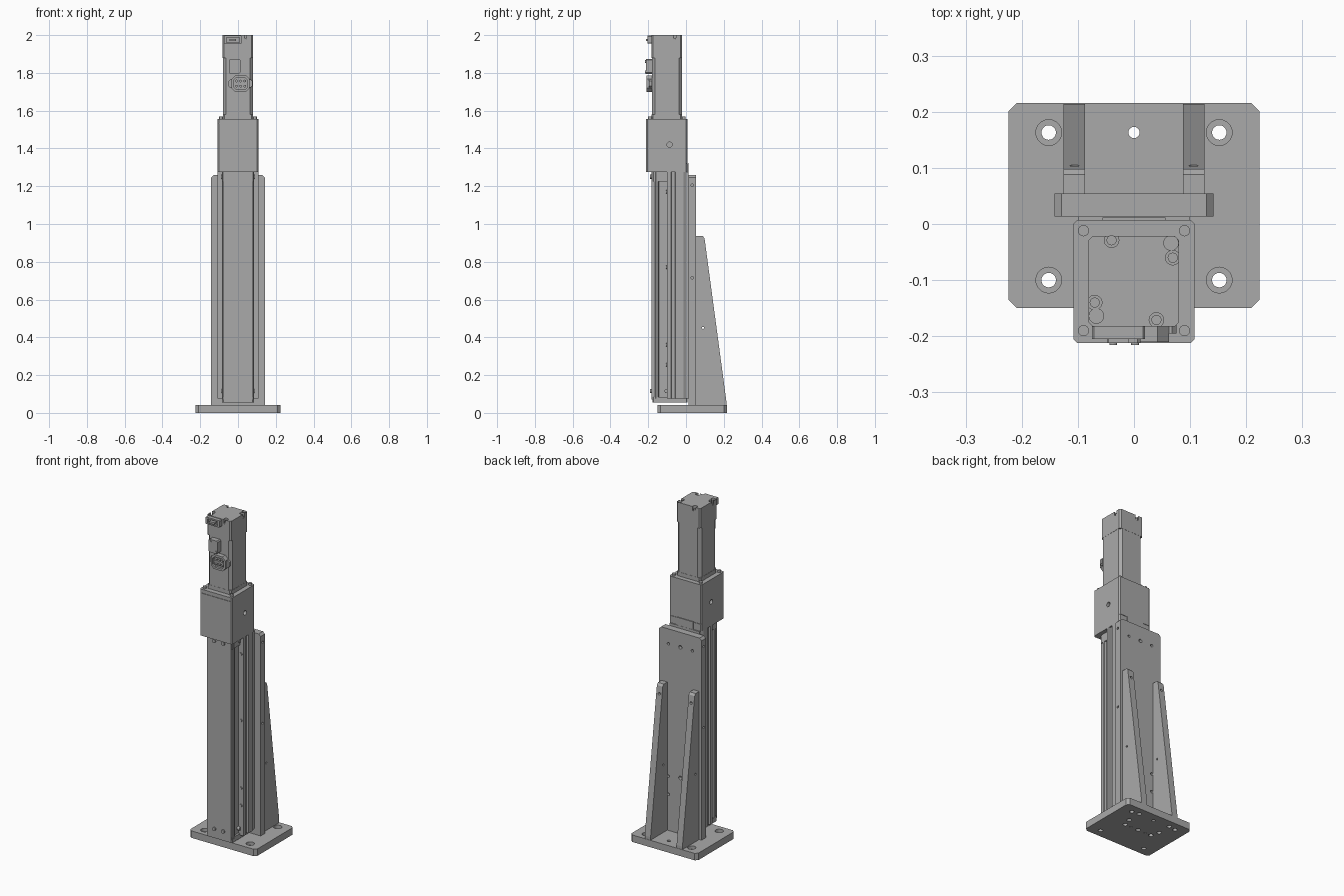
import bpy, bmesh, math
from mathutils import Vector

cube = bpy.data.objects.get("Cube")
if cube:
    bpy.data.objects.remove(cube, do_unlink=True)

grey = bpy.data.materials.new("machined_grey")
grey.use_nodes = True
colour = (0.4, 0.4, 0.4, 1)
grey.diffuse_color = colour
grey.node_tree.nodes["Principled BSDF"].inputs["Base Color"].default_value = colour


def finish(name, bm):
    bmesh.ops.recalc_face_normals(bm, faces=bm.faces)
    mesh = bpy.data.meshes.new(name)
    bm.to_mesh(mesh)
    bm.free()
    mesh.materials.append(grey)
    obj = bpy.data.objects.new(name, mesh)
    bpy.context.collection.objects.link(obj)
    return obj


def add_prism(bm, pts, axis, lo, hi):
    """Extrude a 2D outline along an axis; outline uses the other two axes in order."""
    def place(p, d):
        c = list(p)
        c.insert("xyz".index(axis), d)
        return bm.verts.new(c)
    a = [place(p, lo) for p in pts]
    b = [place(p, hi) for p in pts]
    bm.faces.new(a)
    bm.faces.new(b[::-1])
    for i in range(len(a)):
        j = (i + 1) % len(a)
        bm.faces.new((a[i], a[j], b[j], b[i]))


def prism(name, pts, axis, lo, hi):
    bm = bmesh.new()
    add_prism(bm, pts, axis, lo, hi)
    return finish(name, bm)


def rect(x0, x1, y0, y1, c=0.0):
    """Rectangle outline, with cut corners when c is given."""
    if not c:
        return [(x0, y0), (x1, y0), (x1, y1), (x0, y1)]
    return [(x0 + c, y0), (x1 - c, y0), (x1, y0 + c), (x1, y1 - c),
            (x1 - c, y1), (x0 + c, y1), (x0, y1 - c), (x0, y0 + c)]


def disc(u, v, r, n=20):
    return [(u + r * math.cos(2 * math.pi * i / n), v + r * math.sin(2 * math.pi * i / n))
            for i in range(n)]


def cut(obj, shapes):
    """Subtract a list of (outline, axis, lo, hi) prisms from an object."""
    for shape in shapes:
        bm = bmesh.new()
        add_prism(bm, *shape)
        cutter = finish("cutter", bm)
        cutter.hide_render = True
        mod = obj.modifiers.new("cut", "BOOLEAN")
        mod.object, mod.operation, mod.solver = cutter, "DIFFERENCE", "EXACT"
        bpy.context.view_layer.objects.active = obj
        bpy.ops.object.modifier_apply(modifier=mod.name)
        bpy.data.objects.remove(cutter, do_unlink=True)


def screws(name, spots, axis, lo, hi, r):
    """Socket screw heads with a recessed hexagon at the end away from the part."""
    bm = bmesh.new()
    for u, v in spots:
        add_prism(bm, disc(u, v, r, 16), axis, lo, hi)
    return finish(name, bm)


# Base plate with counterbored corner holes and dowel holes
base = prism("base_plate", rect(-0.224, 0.224, -0.15, 0.216, 0.015), "z", 0, 0.042)
holes = []
for x in (-0.152, 0.152):
    for y in (-0.1, 0.163):
        holes += [(disc(x, y, 0.013), "z", -0.1, 0.1), (disc(x, y, 0.023), "z", 0.022, 0.1)]
holes.append((disc(0, 0.163, 0.01), "z", -0.1, 0.1))
for x in (-0.106, 0.106):
    for y in (0.085, 0.17):
        holes.append((disc(x, y, 0.013), "z", -0.1, 0.025))
for x in (-0.09, 0, 0.09):
    holes.append((disc(x, 0.034, 0.013), "z", -0.1, 0.025))
for x in (-0.05, 0.05):
    holes.append((disc(x, 0.034, 0.007), "z", -0.1, 0.025))
cut(base, holes)

# Upright mounting plate
plate = prism("upright_plate", [(-0.142, 0.042), (0.142, 0.042), (0.142, 1.247),
              (0.129, 1.26), (-0.129, 1.26), (-0.142, 1.247)], "y", 0.013, 0.054)
holes = [(disc(0, z, 0.011), "y", 0.035, 0.1) for z in (0.38, 1.17)]
for s in (-1, 1):
    holes += [(disc(s * 0.08, z, 0.008), "y", 0.035, 0.1) for z in (0.26, 0.37, 1.17)]
    holes += [(disc(0.033, z, 0.007), "x", *sorted((s * 0.125, s * 0.2))) for z in (0.715, 1.205)]
cut(plate, holes)

# Tapered ribs bracing the plate
for side, s in (("right", -1), ("left", 1)):
    rib = prism(side + "_rib", [(0.054, 0.042), (0.214, 0.042), (0.214, 0.06), (0.098, 0.925),
                (0.088, 0.937), (0.054, 0.937)], "x", *sorted((s * 0.087, s * 0.126)))
    cut(rib, [(disc(0.09, 0.45, 0.006), "x", -0.2, 0.2),
              (disc(s * 0.106, 0.88, 0.008), "y", 0.09, 0.2)])

# Actuator rail: stepped profile with side slots, mirrored across the middle
half = [(0.078, -0.166), (0.085, -0.16), (0.085, -0.148), (0.072, -0.144), (0.072, -0.1),
        (0.108, -0.1), (0.108, -0.08), (0.098, -0.077), (0.098, -0.058), (0.108, -0.055),
        (0.108, -0.012), (0.1, 0.0), (0.1, 0.013)]
prism("actuator_rail", half + [(-x, y) for x, y in half[::-1]], "z", 0.075, 1.275)
prism("front_cover", rect(-0.08, 0.08, -0.183, -0.164), "z", 0.07, 1.275)

# End blocks and their screws
for name, z0, z1 in (("lower", 0.056, 0.085), ("upper", 1.225, 1.275)):
    prism(name + "_end_block", rect(-0.084, 0.084, -0.178, 0.008, 0.006), "z", z0, z1)
for name, z in (("lower", 0.115), ("upper", 1.25)):
    screws(name + "_front_screws", [(x, z) for x in (-0.03, 0.03)], "y", -0.19, -0.18, 0.011)
    screws(name + "_side_screws", [(-0.103, z)], "x", -0.088, 0.088, 0.011)
screws("flange_screws", [(x, z) for x in (-0.09, 0.09) for z in (0.255, 0.36, 0.77, 1.17)],
       "y", -0.106, -0.095, 0.009)
prism("rear_tongue", rect(-0.056, 0.056, 0.0, 0.012), "z", 1.2, 1.322)

# Coupling housing with a shallow lip, side ports and a lower seam
housing = prism("coupling_housing", rect(-0.108, 0.108, -0.212, 0.007, 0.007), "z", 1.275, 1.556)
cut(housing, [(disc(-0.087, 1.42, 0.014), "x", -0.2, -0.07),
              (disc(-0.087, 1.42, 0.014), "x", 0.07, 0.2),
              (rect(-0.2, 0.2, 1.318, 1.322), "y", 0.004, 0.1),
              (rect(-0.2, -0.1, 1.532, 1.536), "y", -0.3, -0.209),
              (rect(-0.1, 0.1, 1.532, 1.536), "y", -0.3, -0.209)])

# Motor: flange, body with cut corners, and a notched end cap
prism("motor_flange", rect(-0.08, 0.08, -0.182, -0.021, 0.008), "z", 1.55, 1.58)
motor = prism("motor_body", rect(-0.079, 0.079, -0.181, -0.022, 0.016), "z", 1.575, 1.88)
cap = prism("motor_cap", rect(-0.081, 0.08, -0.183, -0.021, 0.008), "z", 1.88, 2.0)
notches = [(-0.04, -0.029), (0.069, -0.06), (-0.07, -0.14), (0.04, -0.171),
           (0.066, -0.034), (-0.067, -0.164)]
cut(cap, [(disc(x, y, 0.013), "z", 1.975, 2.1) for x, y in notches])
screws("cap_screws", notches[:4], "z", 1.97, 1.984, 0.009)
screws("flange_bolts", [(x, y) for x in (-0.09, 0.09) for y in (-0.19, -0.012)],
       "z", 1.55, 1.568, 0.01)

# Top connector: open socket with a small tongue
socket = prism("top_connector", rect(-0.075, 0.02, 1.955, 1.997, 0.004), "y", -0.205, -0.18)
cut(socket, [(rect(-0.062, 0.007, 1.962, 1.988), "y", -0.3, -0.192)])
prism("top_connector_tongue", rect(-0.045, -0.01, 1.968, 1.98), "y", -0.212, -0.19)

# Middle connector block with two screws
prism("brake_connector", rect(-0.048, 0.012, 1.795, 1.873, 0.006), "y", -0.212, -0.18)
screws("brake_connector_screws", [(-0.037, 1.86), (0.002, 1.805)], "y", -0.216, -0.21, 0.007)

# Power connector: eight-sided shell with recessed pins and ears
shell = prism("power_connector", rect(-0.035, 0.062, 1.7, 1.787, 0.02), "y", -0.21, -0.18)
cut(shell, [(rect(-0.024, 0.051, 1.712, 1.774, 0.014), "y", -0.3, -0.196)])
prism("power_connector_ears", rect(-0.05, 0.076, 1.722, 1.765, 0.008), "y", -0.195, -0.18)
screws("power_pins", [(x, z) for x in (-0.008, 0.014, 0.036) for z in (1.73, 1.757)],
       "y", -0.208, -0.19, 0.007)
